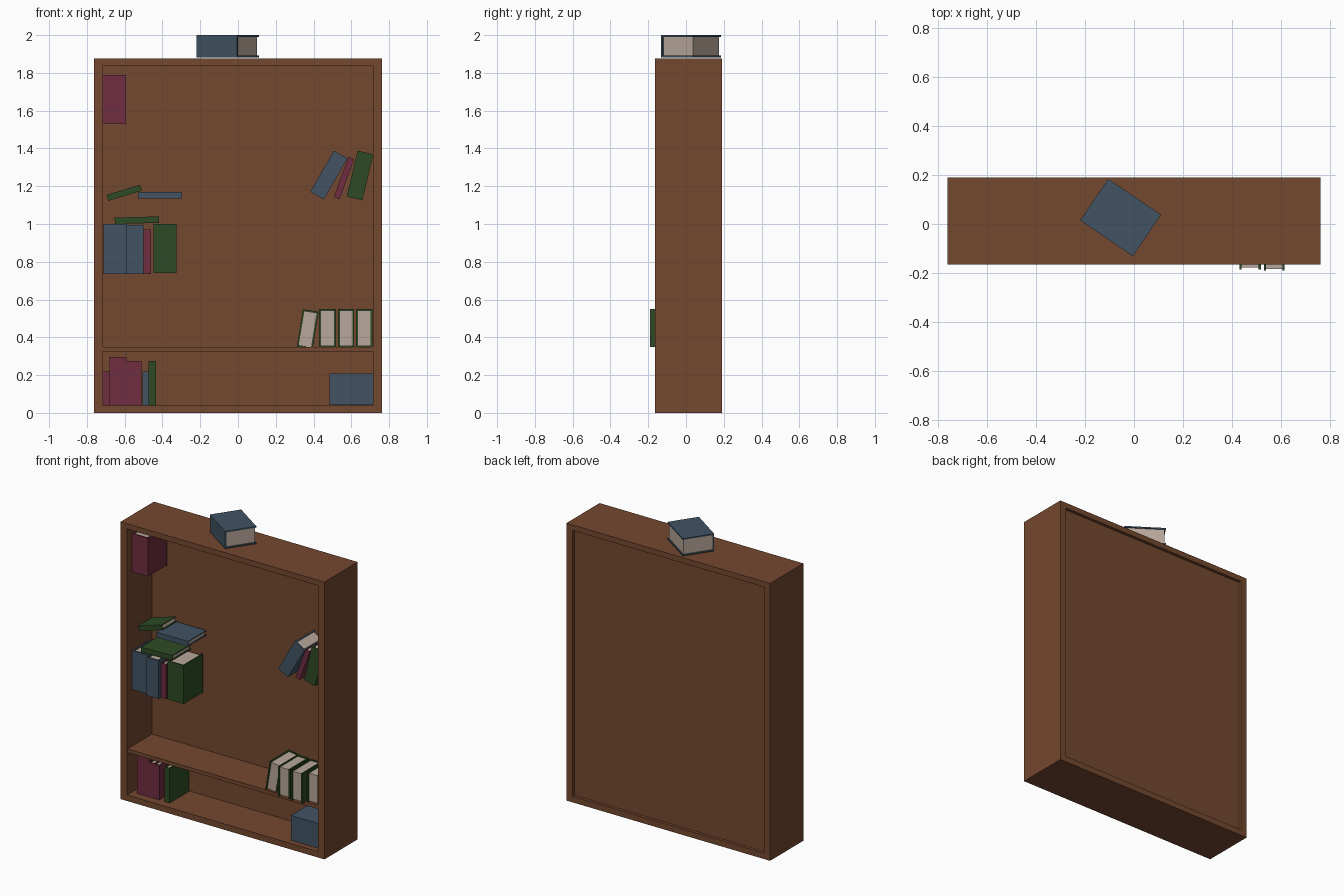
import bpy, bmesh, math
from mathutils import Matrix, Vector

if "Cube" in bpy.data.objects:
    bpy.data.objects.remove(bpy.data.objects["Cube"])


def material(name, rgb):
    m = bpy.data.materials.new(name)
    m.diffuse_color = (*rgb, 1)
    m.use_nodes = True
    m.node_tree.nodes["Principled BSDF"].inputs["Base Color"].default_value = m.diffuse_color
    return m


WOOD = material("brown wood", (0.175, 0.065, 0.029))
PAGES = material("cream paper", (0.48, 0.39, 0.325))
RED = material("maroon cover", (0.16, 0.027, 0.052))
BLUE = material("slate blue cover", (0.052, 0.087, 0.123))
GREEN = material("dark green cover", (0.027, 0.071, 0.018))


def add_box(bm, lo, hi, mat_index=0):
    lo, hi = Vector(lo), Vector(hi)
    size = hi - lo
    mat = Matrix.Translation((lo + hi) / 2) @ Matrix.Diagonal((*size, 1))
    verts = bmesh.ops.create_cube(bm, size=1, matrix=mat)["verts"]
    for f in {f for v in verts for f in v.link_faces}:
        f.material_index = mat_index


def finish(bm, name, mats, matrix=None):
    bmesh.ops.recalc_face_normals(bm, faces=bm.faces[:])
    me = bpy.data.meshes.new(name)
    bm.to_mesh(me)
    bm.free()
    for m in mats:
        me.materials.append(m)
    ob = bpy.data.objects.new(name, me)
    if matrix:
        ob.matrix_world = matrix
    bpy.context.collection.objects.link(ob)
    return ob


def board(name, lo, hi):
    bm = bmesh.new()
    add_box(bm, lo, hi)
    finish(bm, name, [WOOD])


def book(name, mat, centre, t, h, d=0.205, lean=0, turn=0):
    """t thick (x), d deep (y, spine at -y), h tall (z); lean to the right, then turn about z."""
    c, gap = min(0.009, t * 0.16), 0.007
    a, b = t / 2, d / 2
    bm = bmesh.new()
    # U-shaped cover
    prof = [(-a, -b), (a, -b), (a, b), (a - c, b), (a - c, -b + c),
            (-a + c, -b + c), (-a + c, b), (-a, b)]
    face = bm.faces.new([bm.verts.new((x, y, -h / 2)) for x, y in prof])
    new = bmesh.ops.extrude_face_region(bm, geom=[face])["geom"]
    bmesh.ops.translate(bm, vec=(0, 0, h),
                        verts=[v for v in new if isinstance(v, bmesh.types.BMVert)])
    # page block, slightly shorter than the cover
    add_box(bm, (-a + c, -b + c, -h / 2 + gap), (a - c, b - gap, h / 2 - gap), 1)
    rot = Matrix.Rotation(math.radians(turn), 4, 'Z') @ Matrix.Rotation(math.radians(lean), 4, 'Y')
    finish(bm, name, [mat, PAGES], Matrix.Translation(centre) @ rot)


def upright(name, mat, x0, x1, z0, z1, front=-0.11, d=0.205, turn=0):
    book(name, mat, ((x0 + x1) / 2, front + d / 2, (z0 + z1) / 2), x1 - x0, z1 - z0, d, 0, turn)


# bookcase
F, B = -0.165, 0.19
board("case_top", (-0.762, F, 1.838), (0.762, B, 1.875))
board("case_bottom", (-0.762, F, 0), (0.762, B, 0.04))
for side, s in (("left", -1), ("right", 1)):
    xs = sorted((s * 0.715, s * 0.762))
    board("case_side_" + side, (xs[0], F, 0.04), (xs[1], B, 1.838))
board("back_panel", (-0.715, 0.103, 0.04), (0.715, 0.17, 1.838))
board("lower_shelf", (-0.715, -0.16, 0.325), (0.715, 0.103, 0.35))

# book lying on top of the case
book("book_on_top", BLUE, (-0.055, 0.0265, 1.941), 0.118, 0.261, 0.205, 90, -34.2)

# upper left book
upright("upper_red_book", RED, -0.714, -0.593, 1.53, 1.79, -0.115)

# second row, left: a flat book with another resting on it
book("flat_blue_book", BLUE, (-0.413, -0.015, 1.153), 0.035, 0.235, 0.195, 90)
book("resting_green_book", GREEN, (-0.603, 0.0, 1.165), 0.033, 0.185, 0.15, 73)

# second row, right: leaning books
book("leaning_blue_book", BLUE, (0.481, -0.015, 1.259), 0.083, 0.251, 0.205, 30)
book("leaning_red_book", RED, (0.561, -0.015, 1.243), 0.033, 0.225, 0.19, 20)
book("leaning_green_book", GREEN, (0.646, -0.015, 1.257), 0.085, 0.25, 0.205, 13.4)

# third row, left
upright("middle_blue_book_wide", BLUE, -0.712, -0.59, 0.735, 1.0, -0.115)
upright("middle_blue_book_narrow", BLUE, -0.59, -0.50, 0.735, 0.995, -0.135)
upright("middle_red_book", RED, -0.50, -0.46, 0.735, 0.97)
upright("middle_green_book", GREEN, -0.447, -0.326, 0.74, 1.0, -0.115)
book("middle_flat_green_book", GREEN, (-0.535, -0.005, 1.02), 0.034, 0.235, 0.2, 88.5)

# shelf, right: green books with their pages to the front
for i, (x0, x1, front) in enumerate(((0.43, 0.518, -0.185), (0.53, 0.615, -0.19), (0.626, 0.711, -0.155))):
    upright(f"shelf_green_book_{i + 1}", GREEN, x0, x1, 0.348, 0.55, front, 0.205, 180)
book("shelf_green_book_leaning", GREEN, (0.369, -0.05, 0.443), 0.084, 0.2, 0.205, -9.3, 180)

# bottom row, left
row = ((RED, -0.715, -0.68, 0.22, 0.15), (RED, -0.68, -0.59, 0.297, 0.205),
       (RED, -0.59, -0.551, 0.275, 0.205), (RED, -0.551, -0.511, 0.275, 0.205),
       (BLUE, -0.505, -0.475, 0.22, 0.16), (GREEN, -0.474, -0.434, 0.275, 0.205))
for i, (m, x0, x1, z1, d) in enumerate(row):
    upright(f"bottom_book_{i + 1}", m, x0, x1, 0.04, z1, 0.095 - d, d)

# bottom row, right: two stacked books
for i, z in enumerate((0.083, 0.167)):
    book(f"stacked_blue_book_{i + 1}", BLUE, (0.6, -0.025, z), 0.084, 0.23, 0.205, 90)
